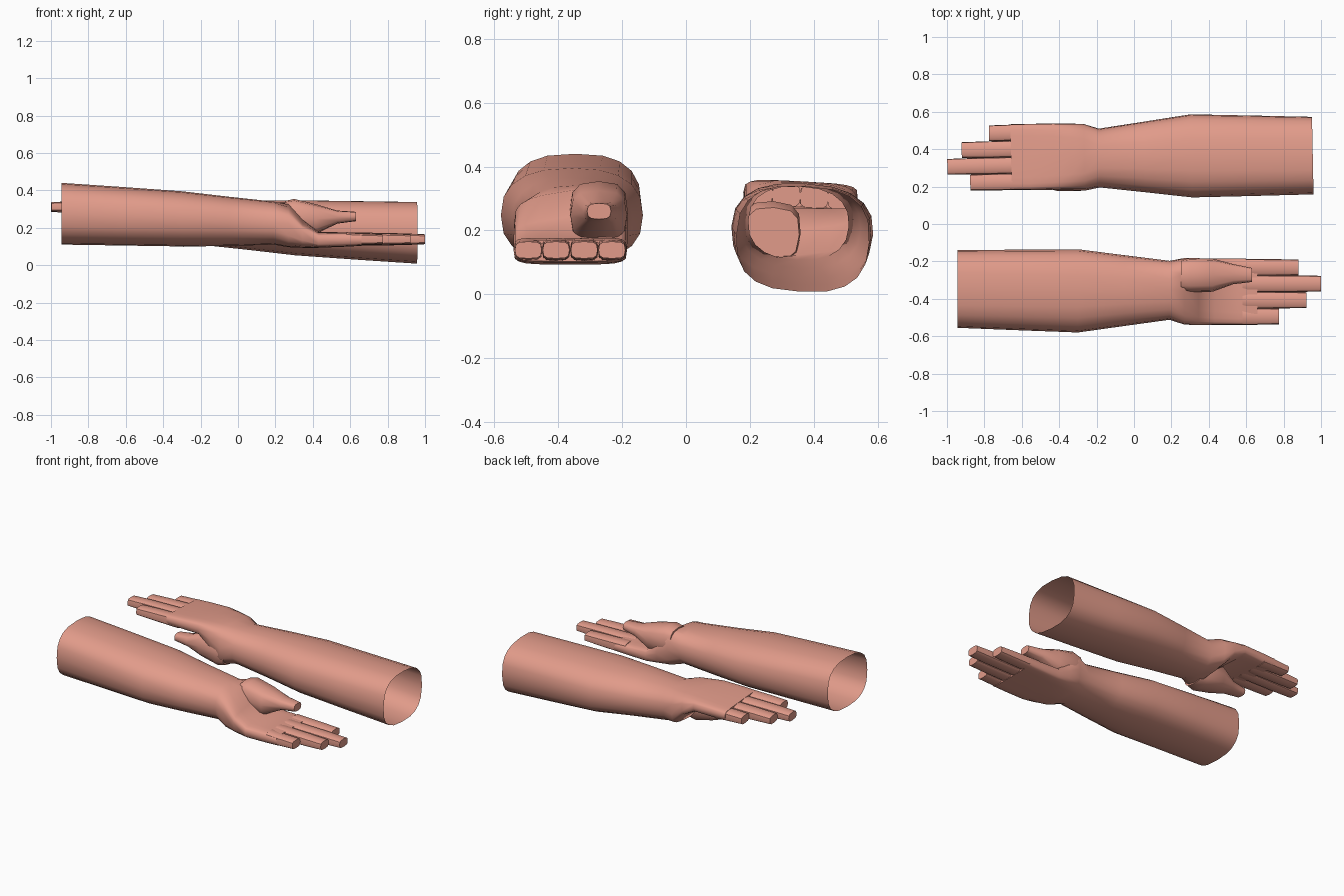
import bpy, bmesh, math
from mathutils import Matrix, Vector

if "Cube" in bpy.data.objects:
    bpy.data.objects.remove(bpy.data.objects["Cube"])

skin = bpy.data.materials.new("skin pink")
skin.diffuse_color = (0.76, 0.33, 0.255, 1)
skin.use_nodes = True
skin.node_tree.nodes["Principled BSDF"].inputs["Base Color"].default_value = skin.diffuse_color
skin.roughness = 0.8

# second arm: point-mirrored copy of the first, slightly turned and rolled
pivot = Vector((0, 0.362, 0.225))
MIRROR = (Matrix.Translation(pivot) @ Matrix.Rotation(0.02, 4, 'Z') @ Matrix.Rotation(-0.055, 4, 'X')
          @ Matrix.Translation(-pivot) @ Matrix.Translation((0.006, 0.002, 0.447))
          @ Matrix.Diagonal((-1.005, -1, -1, 1)))


def ring(x, y0, y1, z0, z1, e, n, tilt=0.0):
    """Superellipse section across x; tilt lowers the top on the outer side."""
    pts = []
    for i in range(n):
        a = 2 * math.pi * i / n
        c, s = math.cos(a), math.sin(a)
        u = math.copysign(abs(c) ** (2 / e), c)
        v = math.copysign(abs(s) ** (2 / e), s)
        z = (z0 + z1) / 2 + v * (z1 - z0) / 2
        if v > 0:
            z += tilt * (u - 1) / 2 * v
        pts.append((x, (y0 + y1) / 2 + u * (y1 - y0) / 2, z))
    return pts


def loft(name, sections, n, cap_start, angle=40):
    for side in ("front", "back"):
        bm = bmesh.new()
        rings = [[bm.verts.new(p) for p in ring(*s[:6], n, *s[6:])] for s in sections]
        for a, b in zip(rings, rings[1:]):
            for i in range(n):
                j = (i + 1) % n
                bm.faces.new((a[i], a[j], b[j], b[i]))
        bm.faces.new(rings[-1])
        if cap_start:
            bm.faces.new(list(reversed(rings[0])))
        if side == "back":
            bm.transform(MIRROR)
        bmesh.ops.recalc_face_normals(bm, faces=bm.faces)
        me = bpy.data.meshes.new(name)
        bm.to_mesh(me)
        bm.free()
        me.materials.append(skin)
        ob = bpy.data.objects.new(side + "_" + name, me)
        bpy.context.collection.objects.link(ob)
        bpy.ops.object.select_all(action='DESELECT')
        ob.select_set(True)
        bpy.context.view_layer.objects.active = ob
        bpy.ops.object.shade_smooth_by_angle(angle=math.radians(angle))


# forearm running into the palm, open at the elbow end
loft("forearm_and_palm", [
    (-0.945, -0.555, -0.14, 0.11, 0.44, 2.7),
    (-0.62, -0.568, -0.137, 0.105, 0.418, 2.6),
    (-0.30, -0.58, -0.135, 0.10, 0.395, 2.5),
    (-0.05, -0.545, -0.167, 0.102, 0.366, 2.4),
    (0.19, -0.512, -0.197, 0.11, 0.34, 2.4),
    (0.27, -0.538, -0.182, 0.096, 0.35, 3.6, 0.05),
    (0.345, -0.54, -0.183, 0.093, 0.268, 4.0, 0.05),
    (0.43, -0.54, -0.185, 0.093, 0.182, 4.5, 0.01),
    (0.56, -0.54, -0.185, 0.098, 0.175, 5),
    (0.66, -0.54, -0.187, 0.103, 0.17, 5),
], 20, False, 50)

# thumb
loft("thumb", [
    (0.25, -0.36, -0.19, 0.18, 0.343, 3),
    (0.30, -0.365, -0.182, 0.16, 0.354, 3),
    (0.42, -0.362, -0.185, 0.168, 0.325, 3),
    (0.53, -0.322, -0.214, 0.222, 0.292, 3),
    (0.63, -0.31, -0.235, 0.235, 0.285, 3),
], 12, True, 50)

# fingers, side by side
for name, y, tip in (("index_finger", -0.232, 0.88), ("middle_finger", -0.319, 1.0),
                     ("ring_finger", -0.407, 0.922), ("little_finger", -0.494, 0.775)):
    loft(name, [
        (0.58, y - 0.045, y + 0.045, 0.103, 0.176, 3.5),
        (tip - 0.12, y - 0.044, y + 0.044, 0.107, 0.17, 3.5),
        (tip, y - 0.042, y + 0.042, 0.112, 0.165, 3.5),
    ], 12, True)
